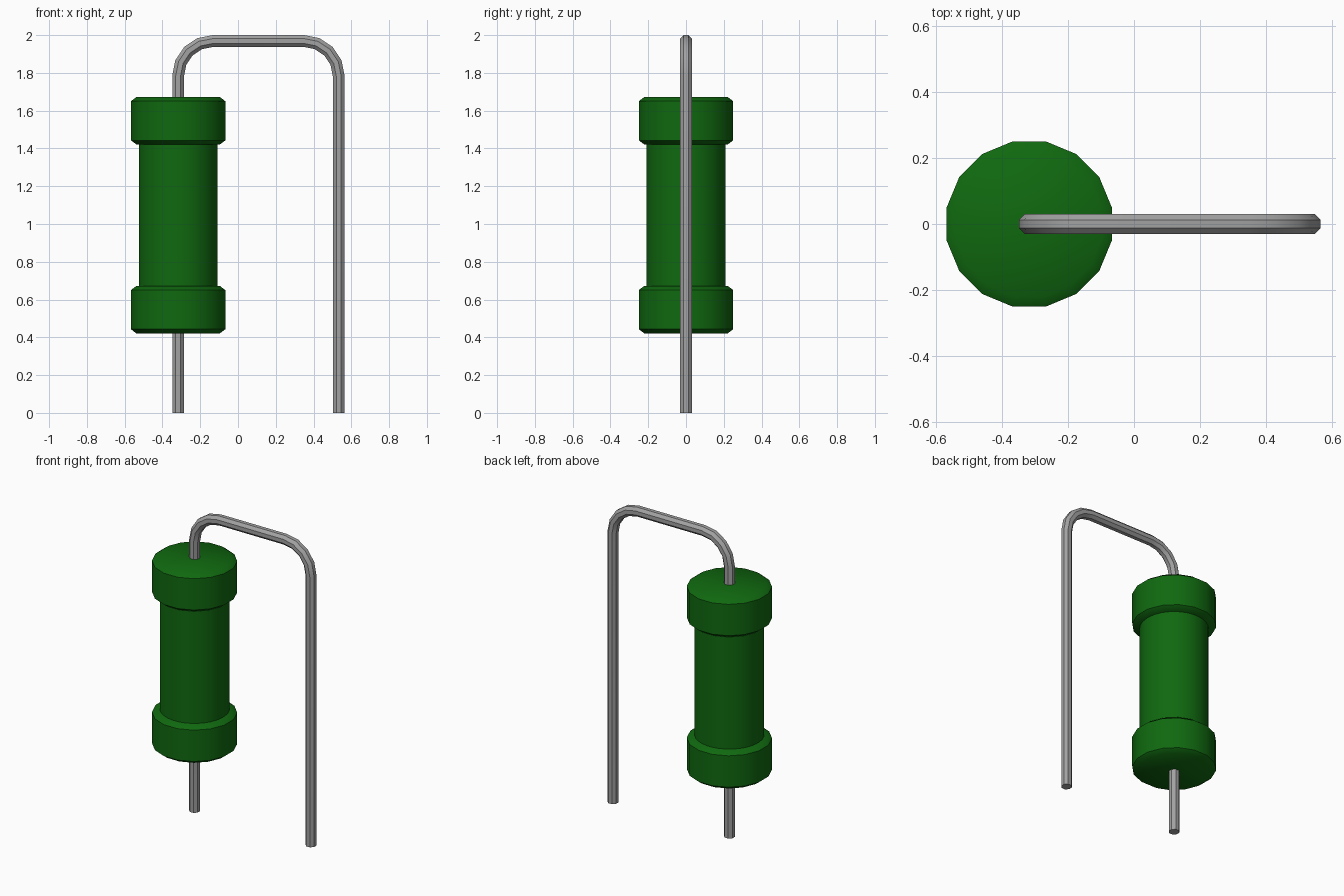
import bpy
import bmesh
import math
from mathutils import Vector

cube = bpy.data.objects.get("Cube")
if cube:
    bpy.data.objects.remove(cube, do_unlink=True)

BODY_X, LEG_X = -0.317, 0.533      # axes of the body and the outer leg
WIRE_R = 0.0335                    # corner radius of the octagonal wire
TOP_Z, BEND_R = 1.969, 0.185       # wire centre line at the top, bend radius


def material(name, color, roughness, metallic=0.0):
    mat = bpy.data.materials.new(name)
    mat.use_nodes = True
    mat.diffuse_color = color
    bsdf = next(n for n in mat.node_tree.nodes if n.type == 'BSDF_PRINCIPLED')
    bsdf.inputs["Base Color"].default_value = color
    bsdf.inputs["Roughness"].default_value = roughness
    bsdf.inputs["Metallic"].default_value = metallic
    return mat


green = material("green coating", (0.005, 0.14, 0.005, 1), 0.5)
grey = material("grey wire", (0.36, 0.36, 0.36, 1), 0.5)


def skin(name, rings, mat):
    """Join equal rings of points into a closed tube, capped at both ends."""
    bm = bmesh.new()
    loops = [[bm.verts.new(p) for p in ring] for ring in rings]
    n = len(loops[0])
    for a, b in zip(loops, loops[1:]):
        for i in range(n):
            j = (i + 1) % n
            bm.faces.new((a[i], a[j], b[j], b[i]))
    bm.faces.new(loops[0])
    bm.faces.new(loops[-1])
    bmesh.ops.recalc_face_normals(bm, faces=bm.faces)
    mesh = bpy.data.meshes.new(name)
    bm.to_mesh(mesh)
    bm.free()
    mesh.materials.append(mat)
    obj = bpy.data.objects.new(name, mesh)
    bpy.context.collection.objects.link(obj)
    bpy.ops.object.select_all(action='DESELECT')
    obj.select_set(True)
    bpy.context.view_layer.objects.active = obj
    bpy.ops.object.shade_smooth_by_angle(angle=math.radians(40))
    return obj


def lathe(name, profile, sides, mat):
    """Revolve (radius, z) pairs around the body axis."""
    angles = [math.tau * (i + 0.5) / sides for i in range(sides)]
    rings = [[(BODY_X + r * math.cos(a), r * math.sin(a), z) for a in angles]
             for r, z in profile]
    return skin(name, rings, mat)


# Ceramic tube
lathe("body_tube", [(0.209, 0.5), (0.209, 1.6)], 32, green)

# Chamfered end caps
for name, z in (("lower_cap", 0.42), ("upper_cap", 1.42)):
    lathe(name, [(0.224, z), (0.255, z + 0.023),
                 (0.255, z + 0.23), (0.224, z + 0.253)], 16, green)

# Wire centre line: up through the body, over two bends, down to the board
path = [(BODY_X, 0.0)]
for cx, start in ((BODY_X + BEND_R, 180), (LEG_X - BEND_R, 90)):
    for k in range(5):
        a = math.radians(start - 22.5 * k)
        path.append((cx + BEND_R * math.cos(a),
                     TOP_Z - BEND_R + BEND_R * math.sin(a)))
path.append((LEG_X, 0.0))

# Octagonal wire swept along the centre line
points = [Vector((x, 0, z)) for x, z in path]
rings = []
for i, p in enumerate(points):
    before = (p - points[i - 1]).normalized() if i else Vector((0, 0, 1))
    after = (points[i + 1] - p).normalized() if i < len(points) - 1 else before
    tangent = (before + after).normalized()
    side = Vector((tangent.z, 0, -tangent.x)) / tangent.dot(before)
    rings.append([p + side * (WIRE_R * math.cos(a))
                  + Vector((0, WIRE_R * math.sin(a), 0))
                  for a in (math.tau * (k + 0.5) / 8 for k in range(8))])
skin("wire_lead", rings, grey)
